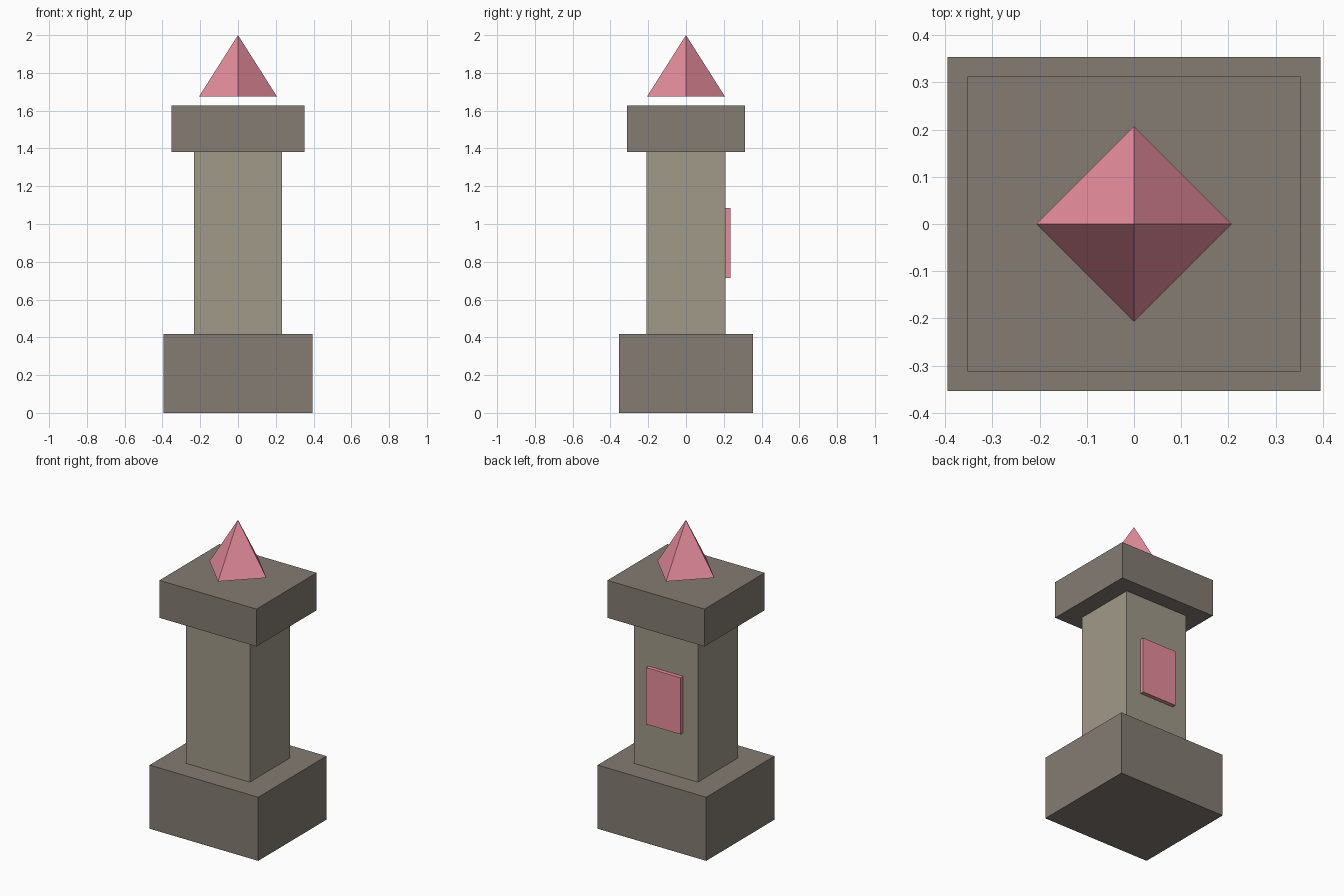
import bpy
from math import radians

if "Cube" in bpy.data.objects:
    bpy.data.objects.remove(bpy.data.objects["Cube"])


def box(name, half_x, half_y, z0, z1, y=0.0):
    """Axis-aligned block given by half widths and its z range."""
    bpy.ops.mesh.primitive_cube_add(size=1, location=(0, y, (z0 + z1) / 2))
    ob = bpy.context.object
    ob.name = name
    ob.scale = (2 * half_x, 2 * half_y, z1 - z0)
    bpy.ops.object.transform_apply(location=False, rotation=False, scale=True)
    return ob


def paint(ob, name, color):
    mat = bpy.data.materials.get(name) or bpy.data.materials.new(name)
    mat.diffuse_color = color
    mat.use_nodes = True
    mat.node_tree.nodes["Principled BSDF"].inputs["Base Color"].default_value = mat.diffuse_color
    ob.data.materials.append(mat)


STONE_DARK = ("dark_stone", (0.23, 0.20, 0.17, 1))
STONE_LIGHT = ("light_stone", (0.35, 0.32, 0.25, 1))
CRYSTAL = ("pink_crystal", (0.80, 0.27, 0.34, 1))

# Plinth, shaft and capital
paint(box("base", 0.395, 0.354, 0.0, 0.418), *STONE_DARK)
paint(box("shaft", 0.232, 0.209, 0.418, 1.381), *STONE_LIGHT)
paint(box("capital", 0.353, 0.312, 1.381, 1.627), *STONE_DARK)

# Plaque on the back face of the shaft
paint(box("plaque", 0.126, 0.014, 0.713, 1.085, y=0.221), *CRYSTAL)

# Four-sided crystal floating above the capital, corners on the axes
z0, z1 = 1.674, 2.0
bpy.ops.mesh.primitive_cone_add(vertices=4, radius1=0.207, radius2=0,
                                depth=z1 - z0, location=(0, 0, (z0 + z1) / 2))
crystal = bpy.context.object
crystal.name = "crystal"
paint(crystal, *CRYSTAL)
